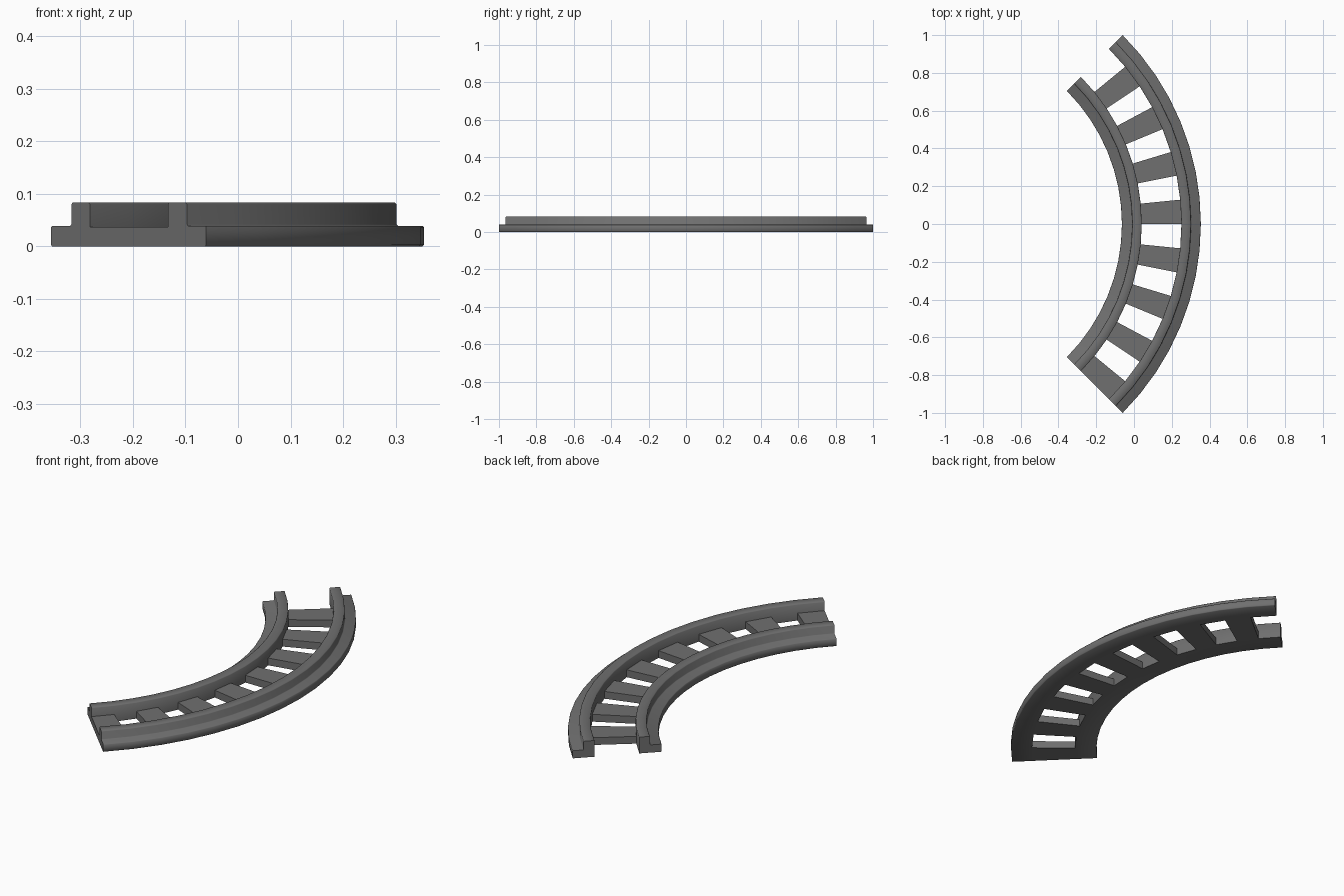
import bpy, bmesh, math

if "Cube" in bpy.data.objects:
    bpy.data.objects.remove(bpy.data.objects["Cube"])

CX = -1.061            # arc centre, track spans -45..45 degrees
STEP = math.radians(90 / 16)
START = math.radians(-45)

dark = bpy.data.materials.new("dark_grey")
dark.diffuse_color = (0.16, 0.16, 0.16, 1)
dark.use_nodes = True
dark.node_tree.nodes["Principled BSDF"].inputs["Base Color"].default_value = dark.diffuse_color


def sweep(name, profile, first, count):
    """Sweep a closed (radius, z) profile around the arc centre."""
    bm = bmesh.new()
    rings = []
    for i in range(first, first + count + 1):
        a = START + i * STEP
        rings.append([bm.verts.new((CX + r * math.cos(a), r * math.sin(a), z))
                      for r, z in profile])
    n = len(profile)
    for r0, r1 in zip(rings, rings[1:]):
        for j in range(n):
            k = (j + 1) % n
            bm.faces.new((r0[j], r0[k], r1[k], r1[j]))
    bm.faces.new(rings[0])
    bm.faces.new(rings[-1])
    bmesh.ops.recalc_face_normals(bm, faces=bm.faces)
    mesh = bpy.data.meshes.new(name)
    bm.to_mesh(mesh)
    bm.free()
    mesh.materials.append(dark)
    ob = bpy.data.objects.new(name, mesh)
    bpy.context.collection.objects.link(ob)
    bpy.ops.object.select_all(action='DESELECT')
    ob.select_set(True)
    bpy.context.view_layer.objects.active = ob
    bpy.ops.object.shade_smooth_by_angle(angle=math.radians(50))
    return ob


def rail_profile(inner, base, wall):
    """Stepped rail: wide foot on the outer side, tall wall facing the track."""
    d = 1 if base > inner else -1
    c = 0.003
    return [(inner, 0), (base - d * c, 0), (base, c), (base, 0.039 - c),
            (base - d * c, 0.039), (wall + d * c, 0.039), (wall, 0.039 + c),
            (wall, 0.083 - c), (wall - d * c, 0.083), (inner + d * c, 0.083),
            (inner, 0.083 - c)]


# Rails
sweep("outer_rail", rail_profile(1.312, 1.415, 1.363), 0, 16)
sweep("inner_rail", rail_profile(1.102, 0.997, 1.052), 0, 16)

# Sleepers: every other segment, flush with the underside
for k in range(8):
    sweep("sleeper", [(1.102, 0), (1.312, 0), (1.312, 0.037), (1.102, 0.037)], 2 * k, 1)
